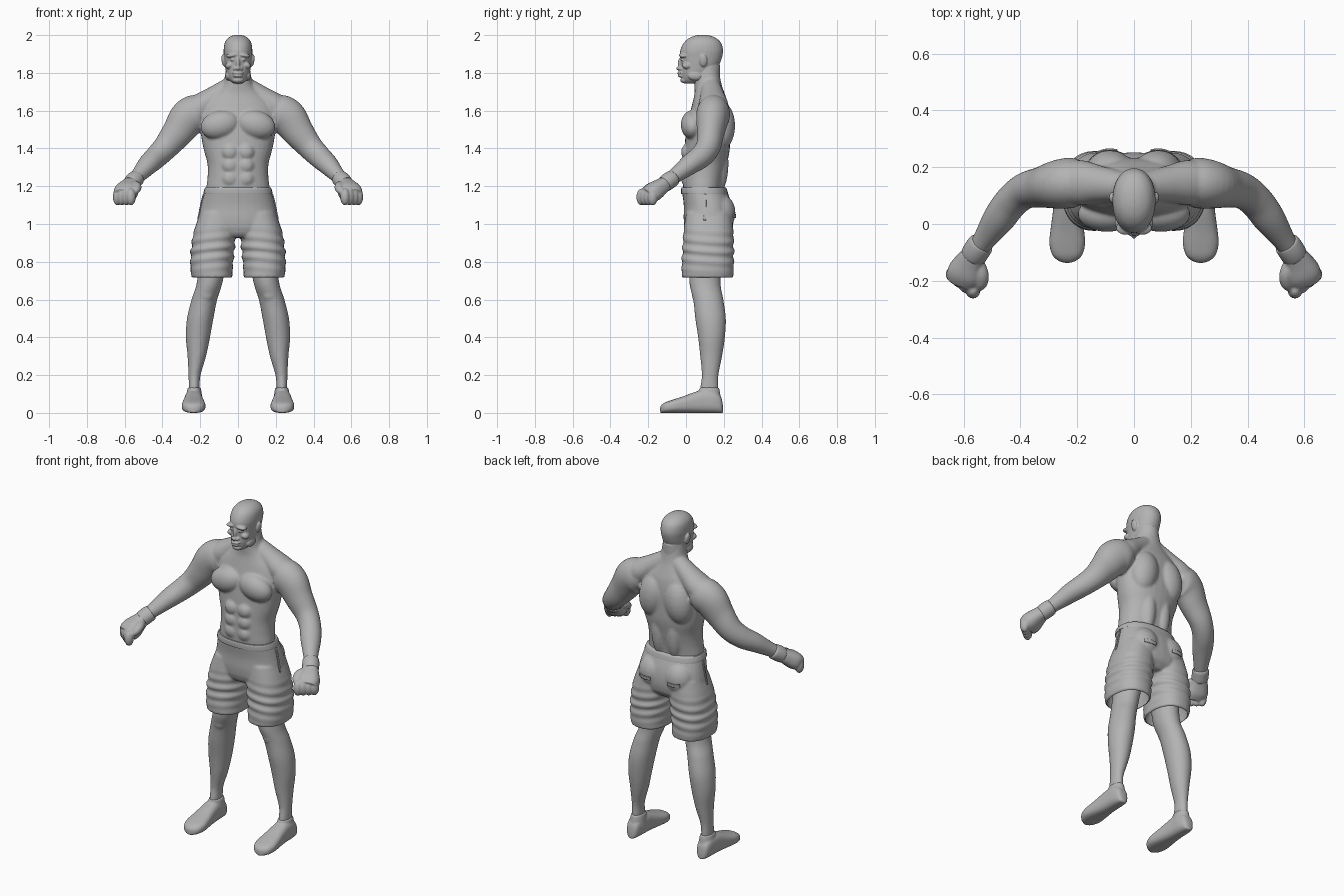
import bpy, bmesh, math
from mathutils import Vector, Matrix

cube = bpy.data.objects.get("Cube")
if cube:
    bpy.data.objects.remove(cube)

grey = bpy.data.materials.new("clay_grey")
grey.use_nodes = True
grey.diffuse_color = (0.45, 0.45, 0.45, 1)
grey.node_tree.nodes["Principled BSDF"].inputs["Base Color"].default_value = (0.45, 0.45, 0.45, 1)

X, Y, Z = Vector((1, 0, 0)), Vector((0, 1, 0)), Vector((0, 0, 1))
SIDES = (1, -1)


def resample(keys, steps=5):
    """Catmull-Rom through (x, y, z, rx, ry) rings."""
    out = []
    for i in range(len(keys) - 1):
        a, b = keys[max(i - 1, 0)], keys[i]
        c, d = keys[i + 1], keys[min(i + 2, len(keys) - 1)]
        for k in range(steps):
            t = k / steps
            out.append([0.5 * (2 * q + (r - p) * t + (2 * p - 5 * q + 4 * r - s) * t * t
                               + (3 * q - p - 3 * r + s) * t ** 3)
                        for p, q, r, s in zip(a, b, c, d)])
    return out + [list(keys[-1])]


def loft(bm, keys, side=1, axes=None, power=2.0, n=32):
    """Closed skin through elliptical rings; fixed axes or following the path."""
    rings = resample(keys)
    pts = [Vector((r[0] * side, r[1], r[2])) for r in rings]
    loops = []
    for i, (p, r) in enumerate(zip(pts, rings)):
        if axes:
            u, v = axes
        else:
            t = (pts[min(i + 1, len(pts) - 1)] - pts[max(i - 1, 0)]).normalized()
            u = Z.cross(t).normalized()
            v = t.cross(u)
        loop = []
        for k in range(n):
            a = 2 * math.pi * k / n
            c, s = math.cos(a), math.sin(a)
            c = math.copysign(abs(c) ** (2 / power), c)
            s = math.copysign(abs(s) ** (2 / power), s)
            loop.append(bm.verts.new(p + u * c * max(r[3], 0.002) + v * s * max(r[4], 0.002)))
        loops.append(loop)
    for a, b in zip(loops, loops[1:]):
        for k in range(n):
            bm.faces.new((a[k], a[(k + 1) % n], b[(k + 1) % n], b[k]))
    bm.faces.new(loops[0][::-1])
    bm.faces.new(loops[-1])


def upright(bm, rows, side=1, power=2.0):
    loft(bm, rows, side, (X, Y), power)


def blob(bm, centre, radii, tilt=0.0):
    """Ellipsoid on both sides, or a single one on the centre line."""
    for s in SIDES if centre[0] else (1,):
        m = (Matrix.Translation((centre[0] * s, centre[1], centre[2]))
             @ Matrix.Rotation(tilt * s, 4, 'Y') @ Matrix.Diagonal((*radii, 1)))
        bmesh.ops.create_uvsphere(bm, u_segments=24, v_segments=14, radius=1, matrix=m)


def finish(name, bm, voxel=0, smooth=0, cutter=None):
    bmesh.ops.recalc_face_normals(bm, faces=bm.faces)
    me = bpy.data.meshes.new(name)
    bm.to_mesh(me)
    bm.free()
    ob = bpy.data.objects.new(name, me)
    bpy.context.collection.objects.link(ob)
    if voxel:
        rm = ob.modifiers.new("merge", 'REMESH')
        rm.mode, rm.voxel_size = 'VOXEL', voxel
    if smooth:
        sm = ob.modifiers.new("soften", 'SMOOTH')
        sm.factor, sm.iterations = 0.5, smooth
    if cutter:
        bo = ob.modifiers.new("hollow", 'BOOLEAN')
        bo.operation, bo.object = 'DIFFERENCE', cutter
    if ob.modifiers:
        dg = bpy.context.evaluated_depsgraph_get()
        new = bpy.data.meshes.new_from_object(ob.evaluated_get(dg))
        ob.modifiers.clear()
        ob.data = new
    ob.data.materials.clear()
    ob.data.materials.append(grey)
    bpy.ops.object.select_all(action='DESELECT')
    ob.select_set(True)
    bpy.context.view_layer.objects.active = ob
    bpy.ops.object.shade_smooth_by_angle(angle=math.radians(50))
    return ob


def column(rows):
    """Centre-line rings from (z, y, rx, ry)."""
    return [(0, y, z, rx, ry) for z, y, rx, ry in rows]


# Torso and neck
bm = bmesh.new()
upright(bm, column([(1.1, .1, .16, .1), (1.18, .09, .168, .104), (1.25, .094, .161, .11),
                    (1.32, .102, .162, .116), (1.4, .112, .183, .12), (1.5, .117, .2, .116),
                    (1.58, .125, .205, .106), (1.64, .128, .18, .094), (1.69, .125, .125, .08),
                    (1.73, .118, .085, .073), (1.78, .112, .07, .068), (1.85, .11, .06, .06)]), power=2.2)
blob(bm, (.095, .035, 1.525), (.105, .063, .075), .25)      # chest
blob(bm, (.085, .185, 1.52), (.085, .075, .13), -.15)       # shoulder blades
blob(bm, (.05, .17, 1.32), (.05, .055, .16))                # lower back
for z in (1.24, 1.31, 1.38):
    blob(bm, (.042, .01, z), (.046, .036, .045))            # stomach
for s in SIDES:
    # Shoulder slope and arm
    loft(bm, [(.03, .13, 1.735, .05, .05), (.12, .14, 1.675, .065, .058),
              (.19, .145, 1.625, .08, .07), (.25, .145, 1.58, .07, .07)], s)
    loft(bm, [(.17, .145, 1.585, .07, .075), (.215, .145, 1.585, .088, .1), (.265, .14, 1.56, .086, .1),
              (.32, .13, 1.485, .073, .084), (.38, .118, 1.41, .064, .069),
              (.43, .08, 1.358, .06, .062), (.475, .02, 1.315, .057, .054),
              (.52, -.045, 1.265, .043, .042), (.555, -.095, 1.228, .034, .034),
              (.58, -.13, 1.2, .03, .03)], s)
    # Leg
    upright(bm, [(.12, .11, .9, .075, .09), (.148, .1, .7, .068, .083), (.178, .118, .6, .068, .08),
                 (.2, .13, .5, .07, .081), (.212, .135, .4, .064, .071), (.218, .133, .3, .049, .058),
                 (.23, .128, .2, .032, .044), (.232, .123, .14, .029, .047), (.232, .12, .07, .03, .047)], s)
blob(bm, (.168, .06, .63), (.04, .03, .045))                # kneecap
finish("body", bm, .007, 6)

# Head, with the face and ears
bm = bmesh.new()
upright(bm, column([(1.745, .02, .026, .024), (1.765, .04, .048, .06), (1.8, .06, .062, .087),
                    (1.84, .074, .069, .1), (1.88, .08, .073, .11), (1.92, .083, .076, .113),
                    (1.96, .087, .07, .098), (1.985, .088, .052, .07), (1.998, .088, .027, .036),
                    (2.002, .088, .004, .004)]), power=2.15)
upright(bm, column([(1.7, .115, .07, .068), (1.76, .112, .07, .068), (1.84, .11, .06, .07)]))
blob(bm, (.03, -.014, 1.893), (.034, .024, .012), .15)      # brow
blob(bm, (.028, -.012, 1.87), (.014, .018, .009))           # eye
blob(bm, (.045, .005, 1.84), (.024, .026, .018), .4)        # cheek
blob(bm, (0, -.026, 1.85), (.011, .018, .034))              # nose bridge
blob(bm, (0, -.034, 1.824), (.013, .018, .012))             # nose tip
blob(bm, (.015, -.025, 1.822), (.011, .014, .01))           # nostril
blob(bm, (0, -.022, 1.799), (.03, .024, .009))              # upper lip
blob(bm, (0, -.02, 1.784), (.027, .024, .009))              # lower lip
blob(bm, (0, -.004, 1.762), (.03, .026, .018))              # chin
blob(bm, (.052, .05, 1.785), (.016, .04, .025))             # jaw
blob(bm, (.076, .092, 1.865), (.011, .021, .033), .15)      # ear
finish("head", bm, .004, 3)

# Shorts, hollow at the hems
bm = bmesh.new()
for s in SIDES:
    upright(bm, [(.137, .114, .68, .098, .126), (.138, .114, .75, .098, .124), (.133, .114, .84, .085, .11)], s, 2.3)
cutter = finish("leg_opening_cutter", bm)
cutter.hide_render = True
bm = bmesh.new()
upright(bm, column([(1.185, .095, .174, .118), (1.1, .116, .196, .128), (1.02, .12, .21, .132),
                    (.96, .118, .2, .12), (.93, .116, .15, .09)]), power=2.3)
for s in SIDES:
    upright(bm, [(.1, .12, 1.06, .1, .12), (.122, .119, .96, .112, .132), (.134, .117, .86, .115, .136),
                 (.14, .115, .77, .112, .138), (.137, .114, .715, .108, .136)], s, 2.3)
blob(bm, (.085, .18, 1.06), (.09, .082, .1))                # seat
shorts = finish("shorts", bm, .007, 4, cutter)
bpy.data.objects.remove(cutter)

# Cloth folds around the thighs
for v in shorts.data.vertices:
    x, y, z = v.co
    fade = max(0, 1 - abs(z - .86) / .13)
    v.co += v.normal * .005 * fade * math.sin(z * 115 + abs(x) * 12 + y * 8)

# Waistband and hems
bm = bmesh.new()
upright(bm, column([(1.158, .099, .183, .124), (1.165, .098, .183, .124), (1.185, .095, .178, .121),
                    (1.192, .094, .174, .117)]), power=2.3)
finish("waistband", bm)


def patch(name, centre, size, facing, s):
    """Thin cloth piece wrapped onto the shorts."""
    bm = bmesh.new()
    bmesh.ops.create_grid(bm, x_segments=12, y_segments=8, size=.5)
    turn = Matrix((X * size[0], Z * size[1], -Y)).transposed().to_4x4()
    spin = Matrix.Rotation(facing * s, 4, 'Z')
    spot = Matrix.Translation((centre[0] * s, centre[1], centre[2]))
    bmesh.ops.transform(bm, matrix=spot @ spin @ turn, verts=bm.verts)
    ob = finish(name, bm)
    wrap = ob.modifiers.new("wrap", 'SHRINKWRAP')
    wrap.target, wrap.offset = shorts, .003
    thick = ob.modifiers.new("cloth", 'SOLIDIFY')
    thick.thickness, thick.offset = .005, 0


for s, label in zip(SIDES, ("left", "right")):
    patch(label + "_back_pocket", (.1, .27, 1.04), (.09, .022), 0, s)
    patch(label + "_side_pocket", (.21, .1, 1.09), (.012, .15), math.pi / 2, s)

    # Shoe with ankle collar
    bm = bmesh.new()
    shoe = [(.196, .035, .012), (.185, .085, .032), (.15, .118, .043), (.09, .122, .047), (.04, .108, .051),
            (-.02, .086, .059), (-.07, .07, .063), (-.11, .056, .052), (-.13, .042, .03), (-.137, .03, .008)]
    loft(bm, [(.235, y, h / 2, rx, h / 2) for y, h, rx in shoe], s, (X, Z), 2.7)
    upright(bm, [(.232, .125, .06, .045, .062), (.232, .124, .11, .039, .056), (.232, .123, .134, .034, .052)], s)
    finish(label + "_shoe", bm, .005, 4)

    # Glove: fist, four fingers, thumb
    bm = bmesh.new()
    loft(bm, [(.555, -.095, 1.225, .036, .036), (.575, -.13, 1.2, .05, .042),
              (.592, -.17, 1.172, .064, .05), (.602, -.2, 1.15, .058, .045)], s, power=2.5)
    for i in range(4):
        k = (i - 1.5) * .03
        m = Matrix.Translation(((.602 + k * .78) * s, -.206 + k * .64, 1.143)) @ Matrix.Diagonal((.026, .028, .045, 1))
        bmesh.ops.create_uvsphere(bm, u_segments=16, v_segments=10, radius=1, matrix=m)
    loft(bm, [(.555, -.13, 1.205, .024, .024), (.537, -.175, 1.2, .025, .024),
              (.54, -.208, 1.182, .024, .022), (.555, -.228, 1.162, .014, .014)], s)
    finish(label + "_glove", bm, .005, 3)

    # Wrist cuff
    bm = bmesh.new()
    loft(bm, [(.535, -.066, 1.246, .036, .036), (.538, -.07, 1.243, .045, .043), (.553, -.092, 1.228, .047, .045),
              (.566, -.112, 1.212, .045, .043), (.569, -.116, 1.209, .038, .036)], s)
    finish(label + "_wrist_cuff", bm)
